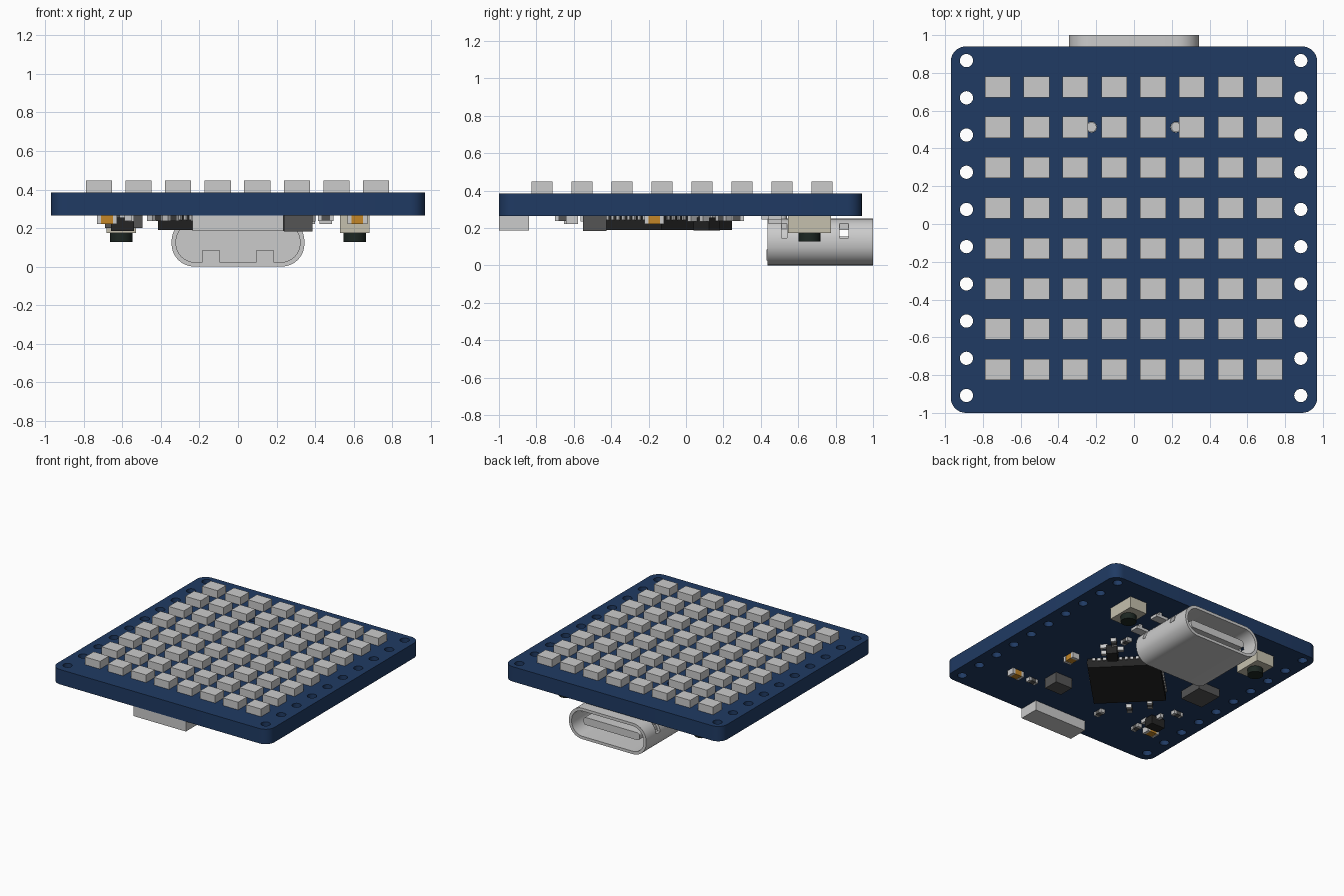
import bpy, bmesh, math
from mathutils import Matrix

if "Cube" in bpy.data.objects:
    bpy.data.objects.remove(bpy.data.objects["Cube"])


def mat(name, rgb):
    m = bpy.data.materials.new(name)
    m.diffuse_color = (*rgb, 1)
    m.use_nodes = True
    m.node_tree.nodes["Principled BSDF"].inputs["Base Color"].default_value = m.diffuse_color
    return m


BLUE = mat("board_blue", (0.014, 0.043, 0.126))
BLACK = mat("chip_black", (0.018, 0.018, 0.018))
DARK = mat("dark_grey", (0.09, 0.09, 0.09))
BEIGE = mat("beige", (0.56, 0.53, 0.42))
GREEN = mat("plunger_dark", (0.012, 0.02, 0.016))
ORANGE = mat("orange", (0.55, 0.24, 0.02))


def add(name, bm, material=None):
    me = bpy.data.meshes.new(name)
    bm.to_mesh(me)
    bm.free()
    ob = bpy.data.objects.new(name, me)
    bpy.context.collection.objects.link(ob)
    if material:
        me.materials.append(material)
    return ob


def add_box(bm, x, y, z):
    """Box between (lo, hi) pairs."""
    s = [b - a for a, b in (x, y, z)]
    c = [(a + b) / 2 for a, b in (x, y, z)]
    bmesh.ops.create_cube(bm, size=1, matrix=Matrix.Translation(c) @ Matrix.Diagonal((*s, 1)))


def boxes(name, spans, material=None, at=(0, 0), turn=0):
    bm = bmesh.new()
    for s in spans:
        add_box(bm, *s)
    bm.transform(Matrix.Translation((*at, 0)) @ Matrix.Rotation(math.radians(turn), 4, 'Z'))
    return add(name, bm, material)


def circle(cx, cy, r, n=24):
    return [(cx + r * math.cos(i * math.tau / n), cy + r * math.sin(i * math.tau / n)) for i in range(n)]


def round_rect(x0, x1, y0, y1, r, n=8):
    pts = []
    for k, (cx, cy) in enumerate([(x1 - r, y1 - r), (x0 + r, y1 - r), (x0 + r, y0 + r), (x1 - r, y0 + r)]):
        for i in range(n + 1):
            a = math.pi / 2 * (k + i / n)
            pts.append((cx + r * math.cos(a), cy + r * math.sin(a)))
    return pts


def prism(name, loops, lo, hi, material=None, along_y=False):
    """Filled outline with holes, extruded from lo to hi along z (or y)."""
    cu = bpy.data.curves.new(name, 'CURVE')
    cu.dimensions, cu.fill_mode, cu.extrude = '2D', 'BOTH', (hi - lo) / 2
    for loop in loops:
        sp = cu.splines.new('POLY')
        sp.points.add(len(loop) - 1)
        for p, (x, y) in zip(sp.points, loop):
            p.co = (x, y, 0, 1)
        sp.use_cyclic_u = True
    tmp = bpy.data.objects.new("tmp", cu)
    bpy.context.collection.objects.link(tmp)
    dg = bpy.context.evaluated_depsgraph_get()
    me = bpy.data.meshes.new_from_object(tmp.evaluated_get(dg))
    bm = bmesh.new()
    bm.from_mesh(me)
    bpy.data.objects.remove(tmp)
    bmesh.ops.remove_doubles(bm, verts=bm.verts, dist=1e-4)
    bmesh.ops.recalc_face_normals(bm, faces=bm.faces)
    mid = (lo + hi) / 2
    if along_y:
        bm.transform(Matrix.Translation((0, mid, 0)) @ Matrix.Rotation(math.pi / 2, 4, 'X'))
    else:
        bm.transform(Matrix.Translation((0, 0, mid)))
    for f in bm.faces:
        f.material_index = 0
    return add(name, bm, material)


smooth = []
Z = 0.265  # underside of the board

# Circuit board with edge holes and two locating holes
loops = [round_rect(-0.97, 0.97, -1.0, 0.94, 0.08)]
loops += [circle(x, 0.865 - 0.197 * i, 0.035) for x in (-0.887, 0.883) for i in range(10)]
loops += [circle(x, 0.513, 0.028) for x in (-0.225, 0.222)]
smooth.append(prism("circuit_board", loops, Z, 0.385, BLUE))

# 8 x 8 grid of lights on top
spans = []
for i in range(8):
    for j in range(8):
        x, y = -0.722 + 0.2056 * i, 0.726 - 0.2137 * j
        spans.append(((x - 0.068, x + 0.068), (y - 0.056, y + 0.056), (0.385, 0.447)))
boxes("light_grid", spans)

# Socket: hollow shell with side notches, closed back, tongue, legs and pegs
shell = prism("socket_shell", [round_rect(-0.345, 0.345, 0, 0.25, 0.118),
                               round_rect(-0.322, 0.322, 0.023, 0.227, 0.098)], 0.435, 1.0, None, True)
cutter = boxes("notch_cutter", [((s * 0.36 - 0.06, s * 0.36 + 0.06), y, (0.145, 0.3))
                                for s in (-1, 1) for y in ((0.51, 0.54), (0.82, 0.87))])
cutter.hide_render = True
cutter.display_type = 'WIRE'
mod = shell.modifiers.new("notches", 'BOOLEAN')
mod.operation, mod.object, mod.solver = 'DIFFERENCE', cutter, 'EXACT'
smooth.append(shell)
smooth.append(prism("socket_core", [round_rect(-0.324, 0.324, 0.021, 0.229, 0.1)], 0.445, 0.6, None, True))
prism("socket_tongue", [round_rect(-0.25, 0.25, 0.095, 0.155, 0.02, 3)], 0.59, 0.95, None, True)
boxes("socket_legs", [((min(s * 0.29, s * 0.4), max(s * 0.29, s * 0.4)), (y - 0.035, y + 0.035), (0.222, 0.245))
                      for s in (-1, 1) for y in (0.475, 0.7)]
      + [((s * 0.36 - 0.012, s * 0.36 + 0.012), (y - 0.035, y + 0.035), (0.24, 0.29))
         for s in (-1, 1) for y in (0.475, 0.7)])
boxes("socket_pins", [((x * 0.04 - 0.011, x * 0.04 + 0.011), (0.405, 0.47), (0.245, Z)) for x in range(-6, 7)])
boxes("socket_latches", [((s * 0.14 - 0.045, s * 0.14 + 0.045), (0.43, 0.45), (0.025, 0.085)) for s in (-1, 1)])
for x in (-0.225, 0.222):
    smooth.append(prism("socket_peg", [circle(x, 0.513, 0.026)], 0.22, 0.32))

# Push buttons, one each side of the socket
for s in (-1, 1):
    x = s * 0.606
    boxes("button_body", [((x - 0.077, x + 0.077), (0.545, 0.775), (0.174, Z))], BEIGE)
    smooth.append(prism("button_plunger", [circle(x, 0.66, 0.058)], 0.127, 0.18, GREEN))

# Main chip, turned 45 degrees, with contacts along all edges
C = (-0.04, -0.13)
boxes("main_chip", [((-0.265, 0.265), (-0.265, 0.265), (0.19, Z))], BLACK, C, 45)
pins = []
for k in range(12):
    t = -0.22 + 0.04 * k
    for s in (-1, 1):
        e = (s * 0.266 - 0.008, s * 0.266 + 0.008)
        pins += [((t - 0.01, t + 0.01), e, (0.243, Z)), (e, (t - 0.01, t + 0.01), (0.243, Z))]
boxes("chip_contacts", pins, None, C, 45)

# Edge plug, square coil and flat memory chip
boxes("edge_plug", [((-0.235, 0.235), (-1.0, -0.84), (0.185, Z))])
boxes("square_coil", [((0.238, 0.388), (-0.55, -0.425), (0.183, Z))], DARK)
boxes("flat_chip", [((-0.69, -0.495), (-0.05, 0.15), (0.2, Z))], DARK)

# Small three-legged parts
for at, turn in (((0.3, 0.11), 45), ((-0.6, -0.48), 0)):
    boxes("transistor_body", [((-0.06, 0.06), (-0.04, 0.04), (0.185, 0.255))], BLACK, at, turn)
    legs = [((x - 0.014, x + 0.014), y, (0.235, Z)) for x, y in
            ((-0.045, (-0.085, -0.03)), (0.045, (-0.085, -0.03)), (0, (0.03, 0.085)))]
    boxes("transistor_legs", legs, None, at, turn)

# Orange capacitors with grey end caps
for at, turn in (((0.62, -0.61), 0), ((0.455, -0.17), 90), ((-0.68, -0.62), 0)):
    boxes("capacitor_body", [((-0.03, 0.03), (-0.03, 0.03), (0.222, Z))], ORANGE, at, turn)
    boxes("capacitor_ends", [((-0.052, -0.03), (-0.032, 0.032), (0.22, Z)),
                             ((0.03, 0.052), (-0.032, 0.032), (0.22, Z))], None, at, turn)

# Tiny resistors
for at, turn in (((0.455, -0.62), 0), ((-0.225, -0.66), 90), ((-0.35, -0.47), 45), ((-0.67, -0.31), 0),
                 ((0.36, 0.2), 45), ((0.3, 0.27), 90), ((-0.57, -0.65), 90), ((-0.43, -0.33), 45)):
    boxes("resistor_body", [((-0.022, 0.022), (-0.02, 0.02), (0.238, Z))], DARK, at, turn)
    boxes("resistor_ends", [((-0.04, -0.022), (-0.02, 0.02), (0.236, Z)),
                            ((0.022, 0.04), (-0.02, 0.02), (0.236, Z))], None, at, turn)

# Smooth the rounded parts
bpy.ops.object.select_all(action='DESELECT')
for ob in smooth:
    ob.select_set(True)
bpy.context.view_layer.objects.active = smooth[0]
bpy.ops.object.shade_smooth_by_angle(angle=math.radians(30))
